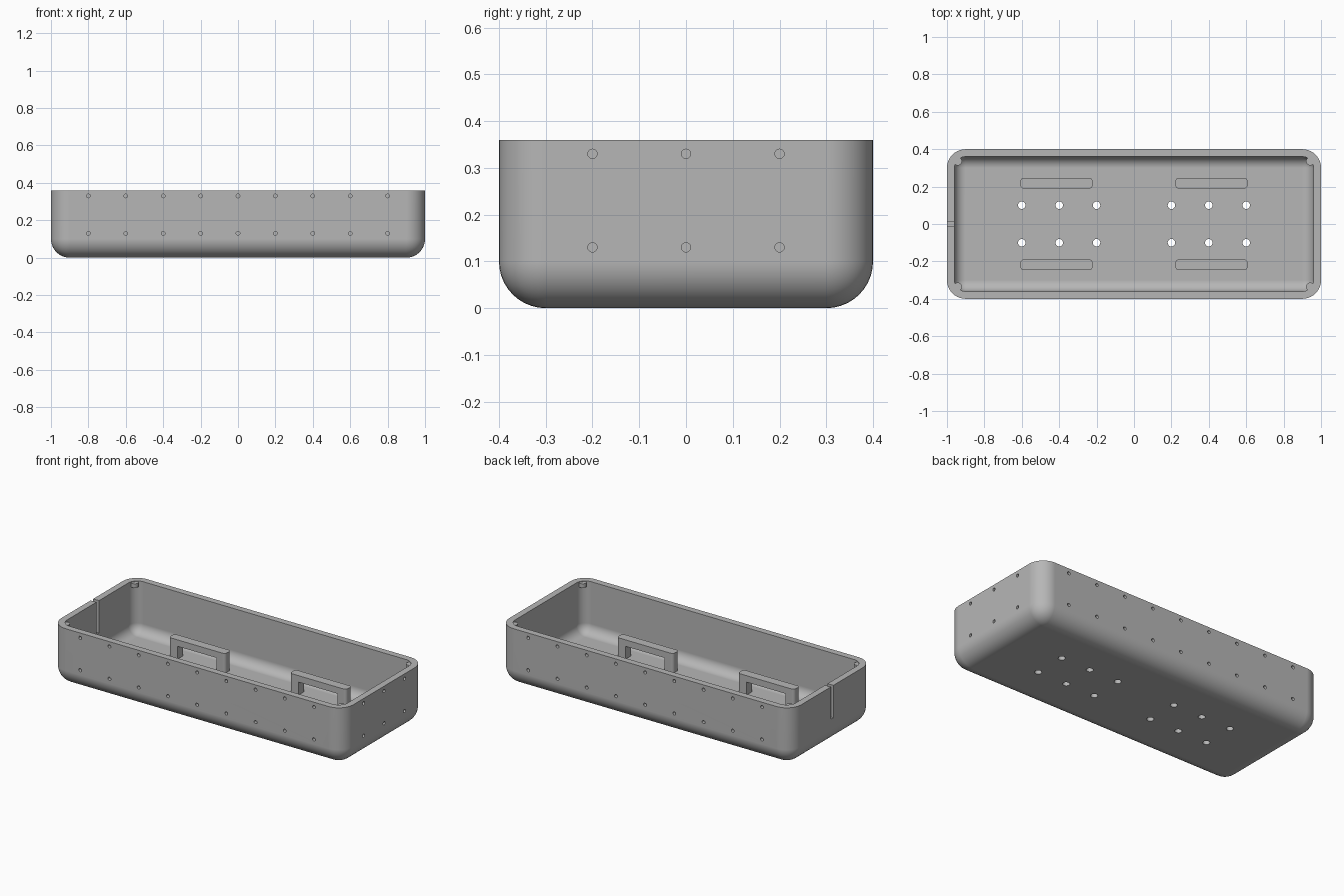
import bpy
import bmesh
from math import pi
from mathutils import Matrix, Vector

if "Cube" in bpy.data.objects:
    bpy.data.objects.remove(bpy.data.objects["Cube"])

grey = bpy.data.materials.new("plain grey")
grey.use_nodes = True
grey.diffuse_color = (0.47, 0.47, 0.47, 1)
grey.node_tree.nodes["Principled BSDF"].inputs["Base Color"].default_value = grey.diffuse_color

LENGTH, WIDTH, HEIGHT, WALL, ROUND = 2.0, 0.8, 0.36, 0.04, 0.1


def to_object(name, bm):
    bmesh.ops.recalc_face_normals(bm, faces=bm.faces)
    mesh = bpy.data.meshes.new(name)
    bm.to_mesh(mesh)
    bm.free()
    mesh.materials.append(grey)
    obj = bpy.data.objects.new(name, mesh)
    bpy.context.collection.objects.link(obj)
    return obj


def add_box(bm, size, centre):
    matrix = Matrix.Translation(centre) @ Matrix.Diagonal((*size, 1))
    return bmesh.ops.create_cube(bm, size=1, matrix=matrix)["verts"]


def add_cylinder(bm, radius, depth, centre, axis="Z", sides=20):
    turn = {"X": Matrix.Rotation(pi / 2, 4, "Y"),
            "Y": Matrix.Rotation(pi / 2, 4, "X"), "Z": Matrix()}[axis]
    bmesh.ops.create_cone(bm, cap_ends=True, segments=sides, radius1=radius,
                          radius2=radius, depth=depth,
                          matrix=Matrix.Translation(centre) @ turn)


def rounded_tub(name, length, width, bottom, top, radius):
    """Box with rounded corners and bottom edges, square at the top."""
    bm = bmesh.new()
    add_box(bm, (length, width, top - bottom), (0, 0, (top + bottom) / 2))
    edges = [e for e in bm.edges if min(v.co.z for v in e.verts) < bottom + 0.001]
    bmesh.ops.bevel(bm, geom=edges, offset=radius, segments=10, profile=0.5, affect="EDGES")
    return to_object(name, bm)


def smooth(obj):
    bpy.ops.object.select_all(action="DESELECT")
    obj.select_set(True)
    bpy.context.view_layer.objects.active = obj
    bpy.ops.object.shade_smooth_by_angle(angle=0.6)
    weighted = obj.modifiers.new("clean shading", "WEIGHTED_NORMAL")
    weighted.keep_sharp = True


# Tray body and its cavity
tray = rounded_tub("tray", LENGTH, WIDTH, 0, HEIGHT, ROUND)
cavity = rounded_tub("cavity_cutter", LENGTH - 2 * WALL, WIDTH - 2 * WALL,
                     WALL, HEIGHT + 0.2, ROUND - WALL)

# Shallow wall holes, floor drain holes and the end slot
bm = bmesh.new()
for z in (0.13, 0.33):
    for i in range(-4, 5):
        for side in (-1, 1):
            add_cylinder(bm, 0.01, 0.06, (i * 0.2, side * WIDTH / 2, z), "Y", 16)
    for i in (-1, 0, 1):
        add_cylinder(bm, 0.01, 0.06, (LENGTH / 2, i * 0.2, z), "X", 16)
for i in (1, 2, 3):
    for sx in (-1, 1):
        for sy in (-1, 1):
            add_cylinder(bm, 0.02, 0.2, (sx * i * 0.2, sy * 0.1, 0.02))
add_box(bm, (0.12, 0.025, 0.3), (-LENGTH / 2 + 0.02, 0, 0.31))
holes = to_object("hole_cutter", bm)

for cutter in (cavity, holes):
    cutter.hide_render = True
    cut = tray.modifiers.new("cut", "BOOLEAN")
    cut.operation = "DIFFERENCE"
    cut.solver = "EXACT"
    cut.object = cutter
bpy.context.view_layer.update()
carved = bpy.data.meshes.new_from_object(
    tray.evaluated_get(bpy.context.evaluated_depsgraph_get()))
tray.modifiers.clear()
tray.data = carved
for cutter in (cavity, holes):
    bpy.data.objects.remove(cutter)
smooth(tray)


def make_handle(name, x, y):
    """Bridge-shaped grip standing on the tray floor."""
    half, leg, low, under, high = 0.193, 0.06, 0.035, 0.12, 0.16
    outline = [(-half, low), (-half, high), (half, high), (half, low),
               (half - leg, low), (half - leg, under),
               (leg - half, under), (leg - half, low)]
    bm = bmesh.new()
    face = bm.faces.new([bm.verts.new((px, -0.028, pz)) for px, pz in outline])
    grown = bmesh.ops.extrude_face_region(bm, geom=[face])["geom"]
    bmesh.ops.translate(bm, vec=Vector((0, 0.056, 0)),
                        verts=[v for v in grown if isinstance(v, bmesh.types.BMVert)])
    ends = [e for e in bm.edges if all(abs(abs(v.co.x) - half) < 0.001 for v in e.verts)
            and abs(e.verts[0].co.z - e.verts[1].co.z) > 0.01]
    bmesh.ops.bevel(bm, geom=ends, offset=0.018, segments=5, profile=0.5, affect="EDGES")
    obj = to_object(name, bm)
    obj.location = (x, y, 0)
    smooth(obj)


# Four floor handles and four corner bosses under the rim
for sx, x_name in ((-1, "right"), (1, "left")):
    for sy, y_name in ((-1, "front"), (1, "back")):
        make_handle(f"{y_name}_{x_name}_handle", sx * 0.414, sy * 0.218)
        bm = bmesh.new()
        add_cylinder(bm, 0.022, 0.025, (sx * 0.942, sy * 0.335, 0.343))
        smooth(to_object(f"{y_name}_{x_name}_corner_boss", bm))
